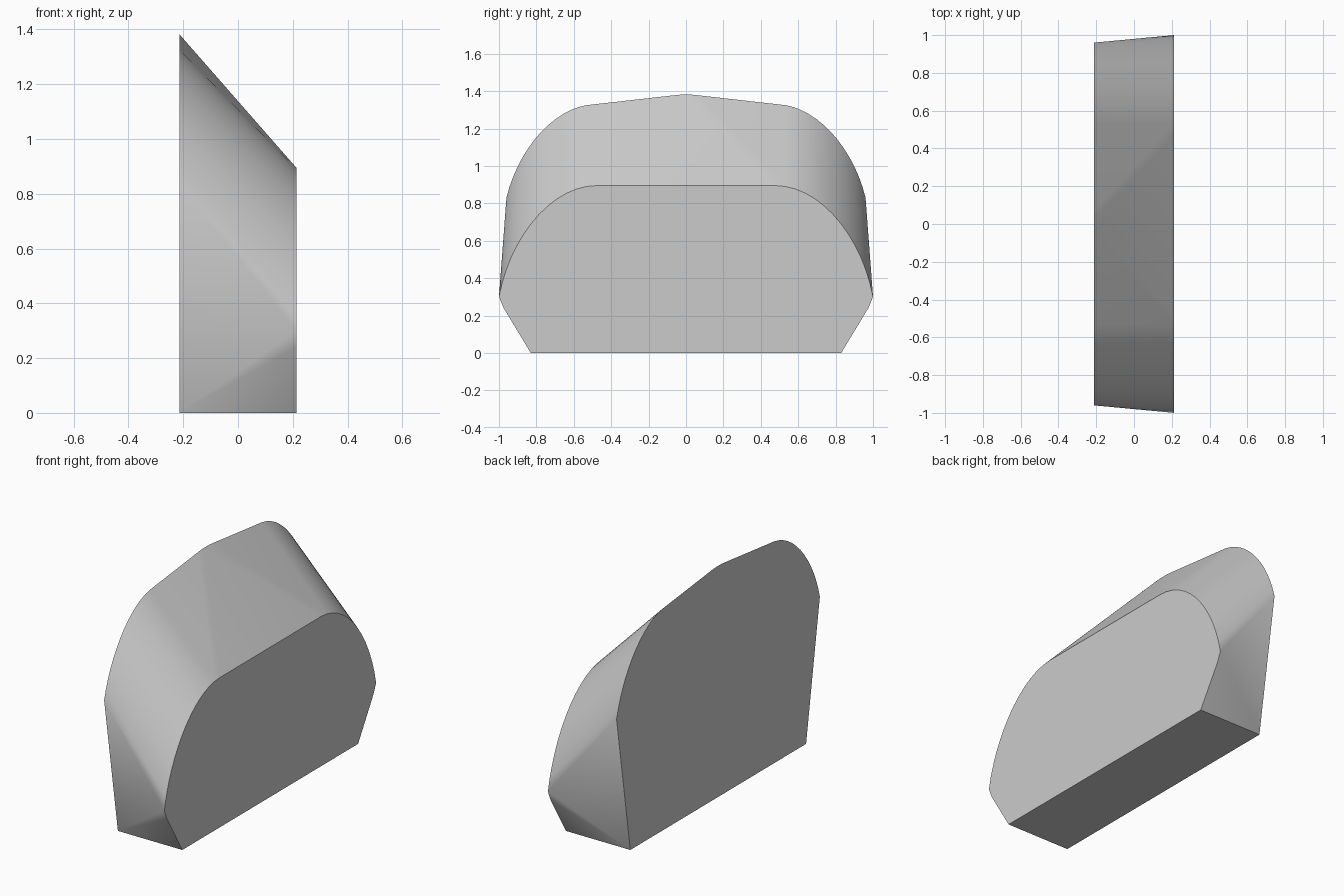
import bpy, bmesh, math
from mathutils import Vector
from mathutils.geometry import interpolate_bezier

cube = bpy.data.objects.get("Cube")
if cube:
    bpy.data.objects.remove(cube, do_unlink=True)

HALF = 0.213   # half of the thickness
STEPS = 14     # points along each rounded shoulder

grey = bpy.data.materials.new("light grey")
grey.use_nodes = True
color = (0.6, 0.6, 0.6, 1)
grey.diffuse_color = color
grey.node_tree.nodes["Principled BSDF"].inputs["Base Color"].default_value = color


def profile(x, lower, shoulder, crown):
    """Symmetric end outline: straight lower side, curved shoulder, crown."""
    curve = interpolate_bezier(*[Vector((y, z, 0)) for y, z in shoulder], STEPS)
    half = lower + [(p.x, p.y) for p in curve] + crown
    return [(x, side * y, z) for y, z in half for side in (-1, 1)]


# Tall end with a shallow pointed crown
tall = profile(-HALF, [(0.83, 0)],
               [(0.96, 0.83), (0.90, 1.08), (0.72, 1.295), (0.53, 1.325)],
               [(0.07, 1.377), (0.03, 1.381)])
# Short end with a flat crown and tucked-in base
short = profile(HALF, [(0.83, 0), (0.975, 0.24)],
                [(1.0, 0.3), (0.94, 0.62), (0.72, 0.895), (0.475, 0.895)], [])

# Skin the two ends into one solid block
bm = bmesh.new()
for co in tall + short:
    bm.verts.new(co)
bmesh.ops.convex_hull(bm, input=bm.verts[:])
bmesh.ops.dissolve_limit(bm, angle_limit=math.radians(0.1),
                         verts=bm.verts[:], edges=bm.edges[:])
bmesh.ops.recalc_face_normals(bm, faces=bm.faces[:])
mesh = bpy.data.meshes.new("wedge_block")
bm.to_mesh(mesh)
bm.free()
mesh.materials.append(grey)

block = bpy.data.objects.new("wedge_block", mesh)
bpy.context.collection.objects.link(block)
bpy.ops.object.select_all(action='DESELECT')
block.select_set(True)
bpy.context.view_layer.objects.active = block
bpy.ops.object.shade_smooth_by_angle(angle=math.radians(35))
